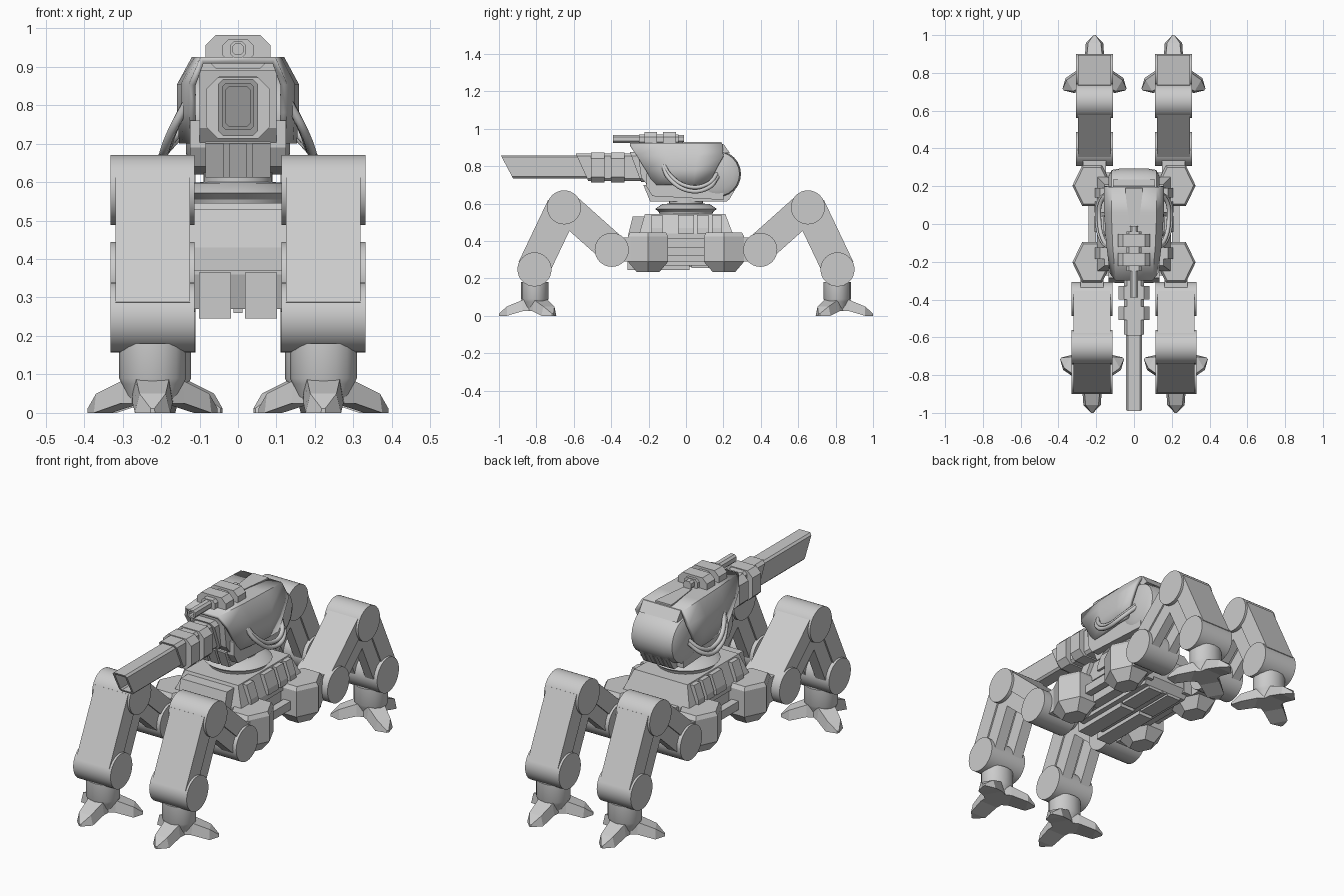
import bpy, bmesh
from math import pi, sin, cos, radians
from mathutils import Vector

if "Cube" in bpy.data.objects:
    bpy.data.objects.remove(bpy.data.objects["Cube"])


def finish(name, bm, smooth=False):
    bmesh.ops.recalc_face_normals(bm, faces=bm.faces)
    me = bpy.data.meshes.new(name)
    bm.to_mesh(me)
    bm.free()
    ob = bpy.data.objects.new(name, me)
    bpy.context.collection.objects.link(ob)
    if smooth:
        bpy.ops.object.select_all(action='DESELECT')
        ob.select_set(True)
        bpy.context.view_layer.objects.active = ob
        bpy.ops.object.shade_smooth_by_angle(angle=radians(30))
    return ob


def loft(name, rings, smooth=False, closed=True, caps=True):
    """Skin a list of equal-length point rings."""
    bm = bmesh.new()
    vs = [[bm.verts.new(p) for p in r] for r in rings]
    n = len(vs[0])
    for a, b in zip(vs, vs[1:]):
        for i in range(n if closed else n - 1):
            j = (i + 1) % n
            bm.faces.new((a[i], a[j], b[j], b[i]))
    if caps:
        bm.faces.new(vs[0])
        bm.faces.new(vs[-1])
    return finish(name, bm, smooth)


def box(name, x, y, z):
    return loft(name, [[(x[0], y[0], k), (x[1], y[0], k), (x[1], y[1], k), (x[0], y[1], k)] for k in z])


def side_prism(name, prof, x0, x1):
    """Extrude a (y, z) profile along x."""
    return loft(name, [[(x, y, z) for y, z in prof] for x in (x0, x1)])


def drum_x(name, c, stations, n=32):
    """Turned part along x; stations are (x, radius)."""
    return loft(name, [[(x, c[0] + r * cos(2 * pi * i / n), c[1] + r * sin(2 * pi * i / n))
                        for i in range(n)] for x, r in stations], True)


def turned_z(name, c, stations, n=32, sx=1, sy=1):
    return loft(name, [[(c[0] + sx * r * cos(2 * pi * i / n), c[1] + sy * r * sin(2 * pi * i / n), z)
                        for i in range(n)] for z, r in stations], n > 8)


def chamfered(w, z0, z1, c):
    """Chamfered (x, z) rectangle of half width w."""
    return [(-w + c, z0), (w - c, z0), (w, z0 + c), (w, z1 - c),
            (w - c, z1), (-w + c, z1), (-w, z1 - c), (-w, z0 + c)]


def link(name, p, q, a, b, x0, x1):
    """Bar between two joints, offset a..b sideways in the yz plane."""
    p, q = Vector(p), Vector(q)
    d = (q - p).normalized()
    n = Vector((-d.y, d.x))
    if n.y < 0:
        n = -n
    side_prism(name, [p + n * a, q + n * a, q + n * b, p + n * b], x0, x1)


# Legs
for ex, sx in (('right', 1), ('left', -1)):
    for ey, sy in (('front', -1), ('rear', 1)):
        tag = f'{ey}_{ex}_'
        cx, hw = (.222, .109) if sy < 0 else (.209, .099)
        cx *= sx
        hip, knee, ankle = (sy * .397, .353), (sy * .652, .58), (sy * .81, .248)
        for nm, c in (('hip', hip), ('knee', knee), ('ankle', ankle)):
            drum_x(tag + nm + '_joint', c, [(cx - hw, .091), (cx + hw, .091)])
        w = hw - .012
        link(tag + 'thigh_plate', hip, knee, .0, .088, cx - w, cx + w)
        link(tag + 'shin_plate', knee, ankle, .0, .094, cx - w, cx + w)
        for s in (-1, 1):
            xa, xb = sorted((cx + s * .03, cx + s * (w - .008)))
            link(tag + 'thigh_rail', hip, knee, -.075, .0, xa, xb)
            link(tag + 'shin_rail', knee, ankle, -.08, .0, xa, xb)
        # Foot with three toes
        fy = sy * .808
        turned_z(tag + 'foot_neck', (cx, fy), [(.025, .06), (.075, .08), (.09, .087), (.18, .087)], 16, 1, .84)
        for k in range(3):
            a = sy * pi / 2 + k * 2 * pi / 3
            d, t = Vector((cos(a), sin(a), 0)), Vector((-sin(a), cos(a), 0))
            o = Vector((cx, fy, 0))
            rings = []
            for r, hb, ht, z0, z1 in ((0, .055, .05, .025, .11), (.065, .052, .042, .025, .085),
                                      (.15, .046, .034, 0, .05), (.192, .006, .005, 0, .012)):
                rings.append([o + d * r + t * h + Vector((0, 0, z))
                              for h, z in ((-hb, z0), (hb, z0), (ht, z1), (-ht, z1))])
            loft(tag + 'toe', rings)
        # Hip pod and its arm
        turned_z(tag + 'hip_pod', (sx * .222, sy * .203),
                 [(.235, .062), (.29, .11), (.425, .11), (.445, .098)], 6, .95, 1.13)
        box(tag + 'pod_arm', sorted((sx * .1, sx * .21)), (sy * .203 - .07, sy * .203 + .07), (.29, .41))
        box(tag + 'hip_mount', (cx - .06, cx + .06), sorted((sy * .26, sy * .36)), (.29, .42))

# Lower hull
side_prism('hull_core', [(-.27, .27), (.24, .27), (.27, .31), (.27, .44), (-.3, .44), (-.3, .36)], -.13, .13)
for s in (-1, 1):
    xa, xb = sorted((s * .018, s * .102))
    box('front_skid_block', (xa, xb), (-.312, .02), (.245, .365))
    box('belly_skid', (xa, xb), (.03, .24), (.255, .3))
    box('pod_tie_bar', sorted((s * .2, s * .24)), (-.11, .11), (.32, .365))
    box('hull_side', sorted((s * .12, s * .185)), (-.13, .13), (.29, .42))
box('belly_keel', (-.012, .012), (-.26, .24), (.26, .3))

# Upper hull, tapered, with ribs down the flanks
loft('upper_hull', [[(-w, y0, z), (w, y0, z), (w, y1, z), (-w, y1, z)]
                    for z, w, y0, y1 in ((.41, .195, -.25, .25), (.44, .195, -.25, .25), (.545, .155, -.22, .21))])
side_prism('hull_nose', [(-.31, .37), (-.31, .43), (-.285, .53), (-.2, .53), (-.2, .37)], -.135, .135)
for s in (-1, 1):
    for y, h in ((-.155, .03), (0, .042), (.09, .03), (.165, .025)):
        loft('hull_rib', [[(s * (x - .05), y - h, z), (s * x, y - h, z), (s * x, y + h, z), (s * (x - .05), y + h, z)]
                          for z, x in ((.44, .208), (.47, .205), (.54, .18))])

# Turret ring
turned_z('turret_ring', (0, 0), [(.54, .14), (.555, .145), (.572, .165), (.598, .125), (.6, .09), (.625, .09)], 32)

# Turret base with vents front and rear
side_prism('turret_base', [(-.18, .612), (.22, .612), (.26, .68), (.24, .72), (-.2, .72), (-.215, .7)], -.085, .085)
for x in (-.06, 0, .06):
    side_prism('front_vent', [(-.192, .612), (-.15, .612), (-.18, .7), (-.228, .7)], x - .024, x + .024)
for x in (-.075, -.025, .025, .075):
    side_prism('rear_fin', [(.1, .62), (.23, .62), (.272, .69), (.1, .72)], x - .012, x + .012)
side_prism('turret_core', [(-.2, .69), (.15, .67), (.15, .89), (-.26, .89), (-.24, .74)], -.1, .1)
for s in (-1, 1):
    side_prism('turret_cheek', [(-.21, .69), (-.18, .64), (.2, .62), (.2, .76), (-.21, .76)],
               *sorted((s * .08, s * .125)))

# Rear drum
drum_x('rear_drum', (.168, .758), [(-.135, .085), (-.118, .118), (-.07, .126), (.07, .126), (.118, .118), (.135, .085)], 24)

# Armour shroud over the turret
rings = []
for yt, ys, yb, w, zt in ((-.30, -.262, -.17, .128, .925), (-.12, -.1, -.06, .148, .925),
                          (.06, .06, .04, .158, .925), (.195, .2, .12, .158, .92)):
    half = [(w - .005, yb, .70), (w, (ys + yb) / 2, .78), (w, ys, .855), (w * .76, yt, zt)]
    rings.append(half + [(-x, y, z) for x, y, z in reversed(half)])
shroud = loft('turret_shroud', rings, True, closed=False, caps=False)
sol = shroud.modifiers.new('thickness', 'SOLIDIFY')
sol.thickness = .018
sol.offset = -1 if shroud.data.polygons[3].normal.z > 0 else 1
side_prism('shroud_back_plate', [(.18, .92), (.2, .92), (.235, .87), (.18, .87)], -.11, .11)
loft('shroud_spine', [[(-.022, -.02, z), (.022, -.02, z), (.045, .16, z), (.045, .19, z), (-.045, .19, z), (-.045, .16, z)]
                      for z in (.9, .929)])

# Side cables
for s in (-1, 1):
    for off in (0, .022):
        cu = bpy.data.curves.new('side_cable', 'CURVE')
        cu.dimensions = '3D'
        cu.bevel_depth, cu.bevel_resolution, cu.resolution_u = .0115, 2, 6
        sp = cu.splines.new('BEZIER')
        pts = [(.13, -.125, .81), (.17, -.09, .735), (.195, .02, .668), (.185, .12, .685), (.13, .17, .745)]
        sp.bezier_points.add(len(pts) - 1)
        for b, (x, y, z) in zip(sp.bezier_points, pts):
            b.co = (s * (x - off * .5), y, z + off)
            b.handle_left_type = b.handle_right_type = 'AUTO'
        cu.use_fill_caps = True
        bpy.context.collection.objects.link(bpy.data.objects.new('side_cable', cu))


def beam(name, w, z0, z1, c, yt, yb, y1, bore=None, depth=.2):
    """Chamfered beam along y with a slanted front, optionally bored out."""
    def ring(pr, front):
        return [(x, yb + (yt - yb) * (z - z0) / (z1 - z0) if front else y1, z) for x, z in pr]
    outer = chamfered(w, z0, z1, c)
    rings = [ring(outer, False), ring(outer, True)]
    if bore:
        inner = chamfered(w - bore, z0 + bore, z1 - bore, c * .7)
        rings += [ring(inner, True), [(x, y + depth, z) for x, y, z in ring(inner, True)]]
    loft(name, rings)


# Main gun: barrel, sleeve, clamps
beam('main_barrel', .042, .735, .858, .01, -.99, -.925, -.45, .011, .3)
beam('barrel_sleeve', .052, .72, .868, .014, -.59, -.522, -.15)
for y in (-.472, -.365):
    beam('barrel_clamp', .083, .713, .872, .03, y - .036, y - .036, y + .036)
beam('barrel_root', .068, .715, .875, .02, -.3, -.24, -.1)

# Top gun and its clamps
beam('top_gun', .021, .924, .966, .01, -.39, -.39, -.01, .007, .1)
beam('top_gun_shroud', .04, .915, .97, .014, -.25, -.25, -.04)
for y in (-.188, -.088):
    beam('top_gun_clamp', .084, .895, .982, .026, y - .034, y - .034, y + .034)
